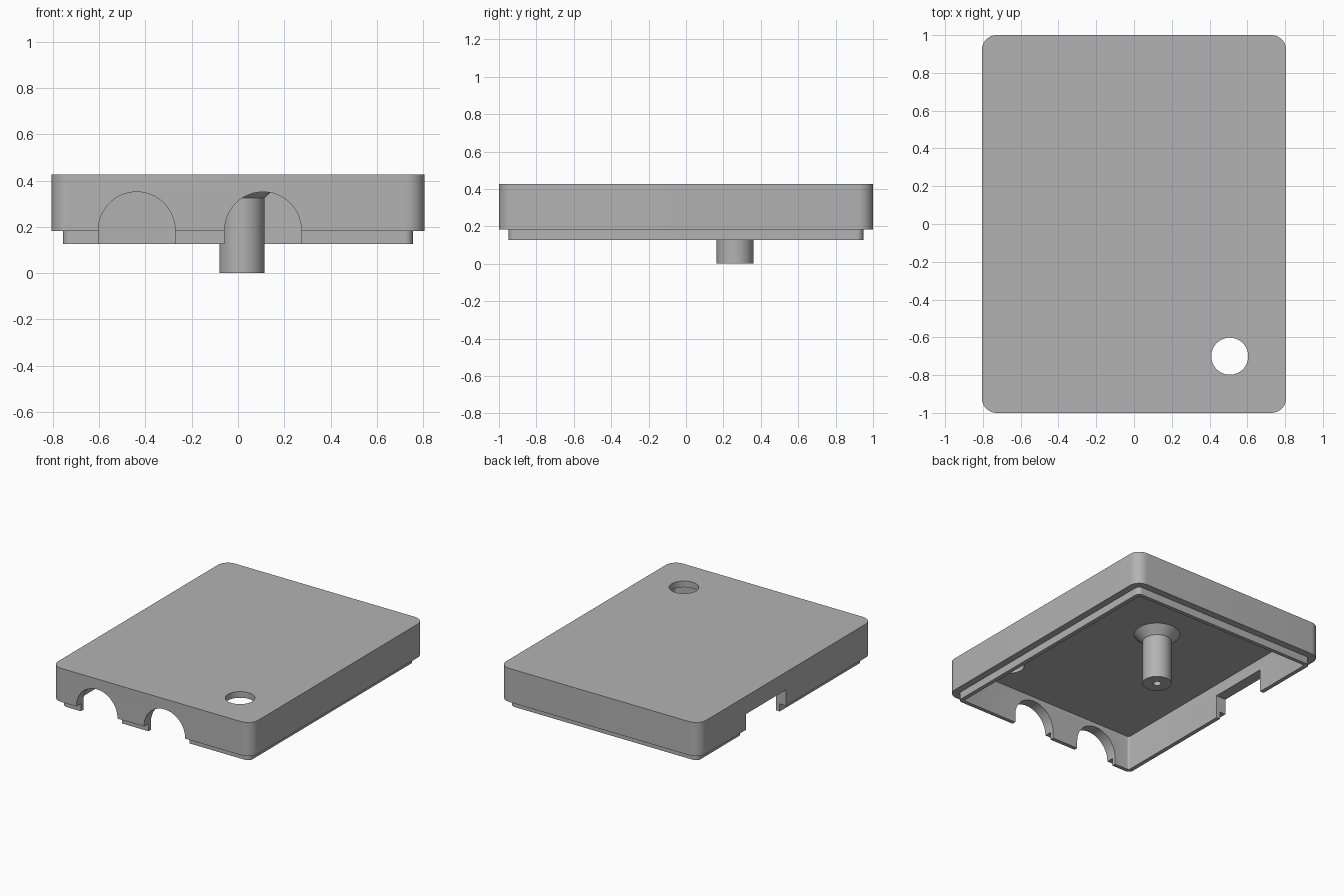
import bpy, bmesh, math

if "Cube" in bpy.data.objects:
    bpy.data.objects.remove(bpy.data.objects["Cube"])

grey = bpy.data.materials.new("plain_grey")
grey.diffuse_color = (0.45, 0.45, 0.45, 1)
grey.use_nodes = True
grey.node_tree.nodes["Principled BSDF"].inputs["Base Color"].default_value = grey.diffuse_color


def finish(name, bm):
    bmesh.ops.recalc_face_normals(bm, faces=bm.faces)
    mesh = bpy.data.meshes.new(name)
    bm.to_mesh(mesh)
    bm.free()
    mesh.materials.append(grey)
    ob = bpy.data.objects.new(name, mesh)
    bpy.context.collection.objects.link(ob)
    return ob


def prism(name, outline, z0, z1):
    """Extrude an xy outline from z0 to z1."""
    bm = bmesh.new()
    face = bm.faces.new([bm.verts.new((x, y, z0)) for x, y in outline])
    top = bmesh.ops.extrude_face_region(bm, geom=[face])["geom"]
    bmesh.ops.translate(bm, vec=(0, 0, z1 - z0),
                        verts=[v for v in top if isinstance(v, bmesh.types.BMVert)])
    return finish(name, bm)


def arc(cx, cy, r, a0, a1, n):
    return [(cx + r * math.cos(math.radians(a0 + (a1 - a0) * i / n)),
             cy + r * math.sin(math.radians(a0 + (a1 - a0) * i / n))) for i in range(n + 1)]


def rounded(hx, hy, r, n=12):
    pts = []
    for k, (sx, sy) in enumerate([(1, 1), (-1, 1), (-1, -1), (1, -1)]):
        pts += arc(sx * (hx - r), sy * (hy - r), r, 90 * k, 90 * k + 90, n)
    return pts


def boolean(ob, cutter, operation):
    mod = ob.modifiers.new("bool", 'BOOLEAN')
    mod.object, mod.operation, mod.solver = cutter, operation, 'EXACT'
    bpy.context.view_layer.objects.active = ob
    bpy.ops.object.modifier_apply(modifier=mod.name)
    bpy.data.objects.remove(cutter)


def smooth(ob):
    bpy.ops.object.select_all(action='DESELECT')
    ob.select_set(True)
    bpy.context.view_layer.objects.active = ob
    bpy.ops.object.shade_smooth_by_angle(angle=math.radians(30))


# Lid shell: outer block, stepped lip below it, hollow inside
lid = prism("lid", rounded(0.806, 1.0, 0.08), 0.182, 0.427)
boolean(lid, prism("lip", rounded(0.756, 0.948, 0.035), 0.127, 0.25), 'UNION')
boolean(lid, prism("cavity", rounded(0.726, 0.92, 0.015, 4), 0.0, 0.382), 'DIFFERENCE')

# Two arched openings in the front wall
for cx in (-0.438, 0.108):
    outline = [(cx + 0.166, 0.0)] + arc(cx, 0.185, 0.166, 0, 180, 48) + [(cx - 0.166, 0.0)]
    arch = prism("arch", outline, 0.85, 1.1)
    arch.rotation_euler.x = math.radians(90)
    boolean(lid, arch, 'DIFFERENCE')

# Rectangular notch in the left wall
boolean(lid, prism("notch", [(-0.9, 0.0), (-0.65, 0.0), (-0.65, 0.46), (-0.9, 0.46)],
                   0.0, 0.297), 'DIFFERENCE')

# Round hole through the top
boolean(lid, prism("round_hole", arc(0.507, -0.7, 0.098, 0, 352.5, 47), 0.3, 0.5), 'DIFFERENCE')
smooth(lid)

# Screw post: flared at the ceiling, blind pilot hole from below
bm = bmesh.new()
profile = [(0, 0.3), (0.026, 0.3), (0.026, 0), (0.098, 0), (0.098, 0.325),
           (0.157, 0.384), (0, 0.384)]
verts = [bm.verts.new((r, 0, z)) for r, z in profile]
edges = [bm.edges.new(pair) for pair in zip(verts, verts[1:])]
bmesh.ops.spin(bm, geom=verts + edges, cent=(0, 0, 0), axis=(0, 0, 1),
               angle=math.tau, steps=48, use_merge=True)
bmesh.ops.remove_doubles(bm, verts=bm.verts, dist=0.0001)
post = finish("screw_post", bm)
post.location = (0.017, 0.262, 0)
smooth(post)
